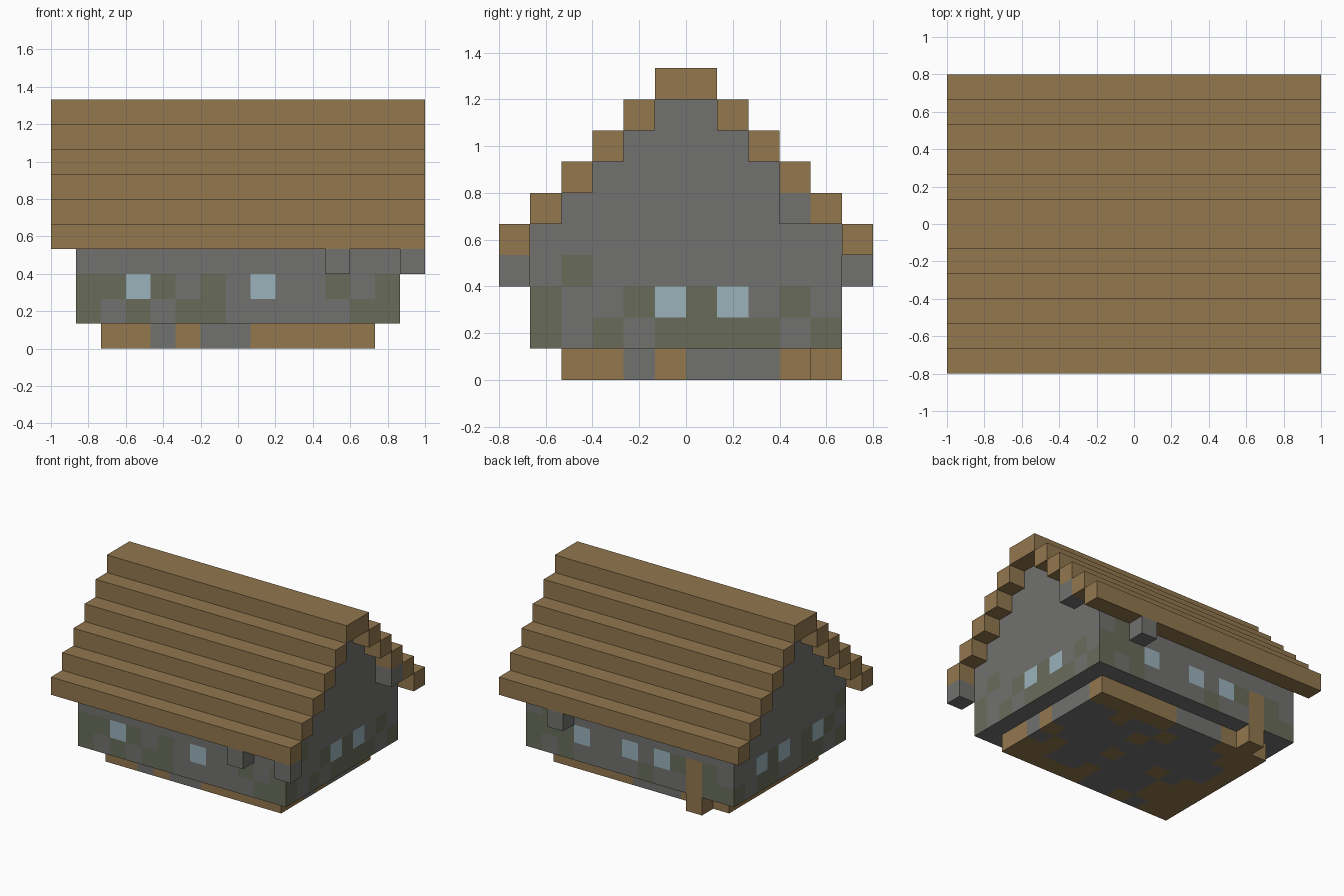
import bpy, bmesh
from mathutils import Vector

U = 2 / 15                        # one block
ORIGIN = Vector((-1, -0.8, 0))    # front right bottom corner of the block grid

if "Cube" in bpy.data.objects:
    bpy.data.objects.remove(bpy.data.objects["Cube"], do_unlink=True)


def material(name, r, g, b):
    m = bpy.data.materials.new(name)
    m.use_nodes = True
    m.diffuse_color = (r, g, b, 1)
    m.node_tree.nodes["Principled BSDF"].inputs["Base Color"].default_value = (r, g, b, 1)
    return m


WOOD = material("wood", 0.287, 0.184, 0.076)
STONE = material("stone", 0.165, 0.168, 0.159)
MOSS = material("mossy stone", 0.138, 0.150, 0.102)
GLASS = material("window glass", 0.328, 0.445, 0.497)
PALETTE = [STONE, MOSS, GLASS, WOOD]
CODES = ".GWB"                    # letters used in the block maps


def finish(name, bm, mats):
    mesh = bpy.data.meshes.new(name)
    bmesh.ops.recalc_face_normals(bm, faces=bm.faces)
    bm.to_mesh(mesh)
    bm.free()
    for m in mats:
        mesh.materials.append(m)
    ob = bpy.data.objects.new(name, mesh)
    bpy.context.collection.objects.link(ob)
    return ob


def block(name, lo, hi, mats, rule=None):
    """Box between two grid corners; a rule cuts it into cells and paints them."""
    lo, hi = Vector(lo), Vector(hi)
    bm = bmesh.new()
    bmesh.ops.create_cube(bm, size=1)
    for v in bm.verts:
        v.co = Vector([lo[a] if v.co[a] < 0 else hi[a] for a in range(3)])
    if rule:
        for a in range(3):
            axis = Vector([float(a == n) for n in range(3)])
            for c in range(int(lo[a]) + 1, int(hi[a])):
                bmesh.ops.bisect_plane(bm, geom=bm.verts[:] + bm.edges[:] + bm.faces[:],
                                       plane_co=axis * c, plane_no=axis)
        bm.normal_update()
        for f in bm.faces:
            cell = f.calc_center_median() - f.normal * 0.5
            code = rule([int(c) for c in cell], f.normal)
            f.material_index = CODES.index(code)
    for v in bm.verts:
        v.co = v.co * U + ORIGIN
    return finish(name, bm, mats)


# Foundation: wood and stone blocks, rows from back to front, +x to -x
FLOOR = ["BBBBB...BBB",
         "..B..B...BB",
         "....B.....B",
         "..........B",
         "B...B..B.BB",
         ".B......BBB",
         "BB..B...BBB",
         "BBBBB..B.BB"]
block("foundation", (2, 2, 0), (13, 10, 1), PALETTE,
      lambda c, n: FLOOR[9 - c[1]][12 - c[0]])

# Walls: rows from bottom to top, columns along rising x or y
FRONT = ["G.G.GG.....GG",
         "GGWG.G.W..G.G",
         "............."]
LEFT = ["G.G.GGGG.G",
        "G..GWGW.G.",
        ".G........"]
BACK = ["GGB..G....G.G",
        ".GBGW.W..WGGG",
        "...........G."]
RIGHT = ["G.GG..GG.G",
         ".GWG.WGW..",
         "G........."]
# the right wall windows sit third and sixth from the middle
RIGHT[1] = ".GWG.WGW.."


def wall_code(c, n):
    i, j, k = c[0] - 1, c[1] - 1, c[2] - 1
    if n.y < -0.5:
        return FRONT[k][i]
    if n.y > 0.5:
        return BACK[k][i]
    if n.x > 0.5:
        return LEFT[k][j]
    if n.x < -0.5:
        return RIGHT[k][j]
    return "."


block("walls", (1, 1, 1), (14, 11, 4), PALETTE, wall_code)

# Wooden foot under the back post
block("post_foot", (3, 10, 0), (4, 11, 1), [WOOD])

# Stepped gable and roof
for m in range(5):
    k = 4 + m
    block(f"gable_course_{m + 1}", (1, 1 + m, k), (14, 11 - m, k + 1), [STONE])
    block(f"roof_step_front_{m + 1}", (0, m, k), (15, m + 1, k + 1), [WOOD])
    block(f"roof_step_back_{m + 1}", (0, 11 - m, k), (15, 12 - m, k + 1), [WOOD])
block("roof_ridge", (0, 5, 9), (15, 7, 10), [WOOD])

# Stone brackets hanging under the eaves and the gable overhang
for name, i, j, k in (("front_bracket", 11, 0, 3), ("corner_bracket", 14, 0, 3),
                      ("back_bracket", 11, 11, 3), ("gable_bracket", 14, 9, 5)):
    block(name, (i, j, k), (i + 1, j + 1, k + 1), [STONE])
